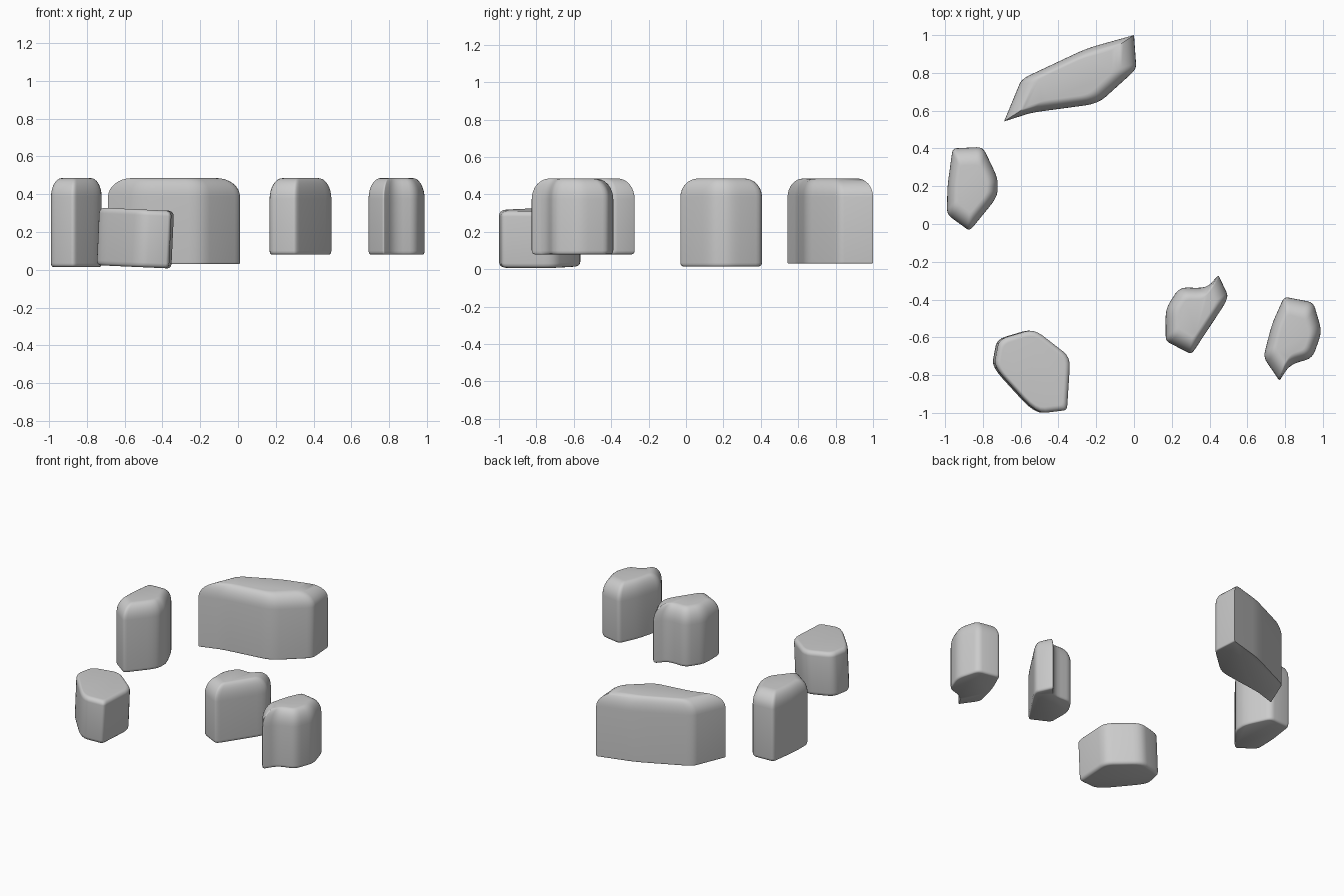
import bpy, bmesh, math
from mathutils import Vector, Matrix

if "Cube" in bpy.data.objects:
    bpy.data.objects.remove(bpy.data.objects["Cube"])


def rounded_outline(points, steps=4):
    # Each point is x, y, corner softness (0 keeps it sharp)
    out = []
    n = len(points)
    for i, (x, y, f) in enumerate(points):
        p = Vector((x, y))
        if f == 0:
            out.append(p)
            continue
        a = p.lerp(Vector(points[i - 1][:2]), f)
        b = p.lerp(Vector(points[(i + 1) % n][:2]), f)
        for k in range(steps + 1):
            t = k / steps
            out.append(a * (1 - t) ** 2 + p * 2 * t * (1 - t) + b * t * t)
    return out


def rock(name, points, z0, z1, shrink, dome, base=0.02, base_shrink=0.93, tilt=0.0):
    outline = rounded_outline(points)
    xs, ys = [p.x for p in outline], [p.y for p in outline]
    c = Vector(((min(xs) + max(xs)) / 2, (min(ys) + max(ys)) / 2))
    # Profile of (scale, height): small rounded foot, straight wall, domed shoulder
    profile = []
    for k in range(4):
        t = math.pi / 2 * k / 3
        profile.append((1 - (1 - base_shrink) * (1 - math.sin(t)), z0 + base * (1 - math.cos(t))))
    for k in range(9):
        t = math.pi / 2 * k / 8
        profile.append((1 - (1 - shrink) * (1 - math.cos(t)), z1 - dome * (1 - math.sin(t))))
    bm = bmesh.new()
    rings = [[bm.verts.new((*(c + (p - c) * s), z)) for p in outline] for s, z in profile]
    n = len(outline)
    for lo, hi in zip(rings, rings[1:]):
        for i in range(n):
            j = (i + 1) % n
            bm.faces.new((lo[i], lo[j], hi[j], hi[i]))
    bm.faces.new(rings[0][::-1])
    bm.faces.new(rings[-1])
    if tilt:
        pivot = Vector((c.x, c.y, (z0 + z1) / 2))
        bmesh.ops.rotate(bm, verts=bm.verts, cent=pivot, matrix=Matrix.Rotation(tilt, 3, 'Y'))
    bmesh.ops.recalc_face_normals(bm, faces=bm.faces)
    mesh = bpy.data.meshes.new(name)
    bm.to_mesh(mesh)
    bm.free()
    obj = bpy.data.objects.new(name, mesh)
    bpy.context.collection.objects.link(obj)
    bpy.ops.object.select_all(action='DESELECT')
    obj.select_set(True)
    bpy.context.view_layer.objects.active = obj
    bpy.ops.object.shade_smooth_by_angle(angle=math.radians(40))


# Upright stone on the left
rock("left_stone", [(-0.96, 0.40, .12), (-0.80, 0.408, .2), (-0.72, 0.24, .3), (-0.725, 0.14, .3),
                    (-0.87, -0.037, .12), (-0.99, 0.05, .2), (-0.988, 0.2, .3)],
     0.015, 0.485, 0.57, 0.10)

# Long boulder at the back
rock("back_boulder", [(0.0, 1.0, 0), (0.013, 0.82, .15), (-0.19, 0.637, .2), (-0.54, 0.59, .2),
                      (-0.688, 0.543, 0), (-0.595, 0.768, .12), (-0.25, 0.93, .2)],
     0.03, 0.485, 0.64, 0.10, 0.01, 0.98)

# Two raised stones on the right, each with a hooked corner
rock("middle_stone", [(0.24, -0.335, .3), (0.385, -0.34, .4), (0.447, -0.27, .1), (0.503, -0.39, .2),
                      (0.305, -0.69, .1), (0.168, -0.62, .15), (0.167, -0.45, .3)],
     0.08, 0.485, 0.57, 0.11)
rock("right_stone", [(0.795, -0.385, .15), (0.95, -0.415, .2), (0.995, -0.57, .3), (0.945, -0.71, .3),
                     (0.825, -0.745, .4), (0.77, -0.83, .1), (0.685, -0.705, .2), (0.73, -0.53, .3)],
     0.08, 0.485, 0.57, 0.11)

# Low, slightly tilted flat-topped stone at the front
rock("front_stone", [(-0.535, -0.555, .25), (-0.342, -0.705, .2), (-0.36, -0.985, .1),
                     (-0.52, -1.005, .3), (-0.748, -0.755, .25), (-0.72, -0.61, .25)],
     0.015, 0.32, 0.86, 0.03, 0.025, 0.9, 0.045)
